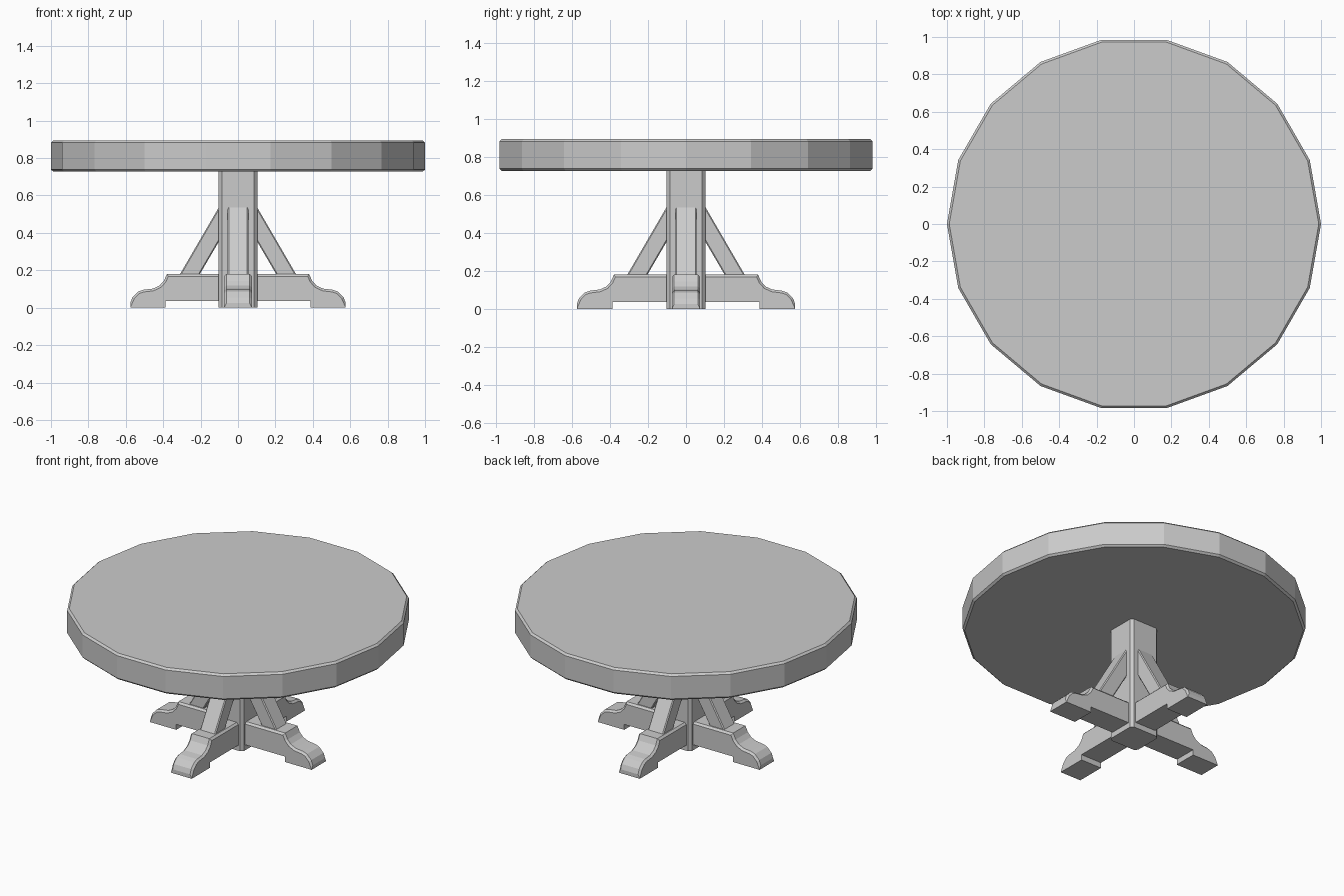
import bpy, bmesh
from math import radians
from mathutils import Matrix

if "Cube" in bpy.data.objects:
    bpy.data.objects.remove(bpy.data.objects["Cube"])


def finish(bm, name, turn=0):
    bmesh.ops.recalc_face_normals(bm, faces=bm.faces)
    bm.transform(Matrix.Rotation(radians(turn), 4, 'Z'))
    me = bpy.data.meshes.new(name)
    bm.to_mesh(me)
    bm.free()
    ob = bpy.data.objects.new(name, me)
    bpy.context.collection.objects.link(ob)
    return ob


def bevel(bm, edges, width):
    bmesh.ops.bevel(bm, geom=edges, offset=width, segments=1, affect='EDGES')


def extruded_profile(points, half_width, width, keep):
    """Extrude an x-z outline along y, chamfering the long edges chosen by keep."""
    bm = bmesh.new()
    face = bm.faces.new([bm.verts.new((x, -half_width, z)) for x, z in points])
    new = bmesh.ops.extrude_face_region(bm, geom=[face])['geom']
    bmesh.ops.translate(bm, vec=(0, 2 * half_width, 0),
                        verts=[v for v in new if isinstance(v, bmesh.types.BMVert)])
    bmesh.ops.recalc_face_normals(bm, faces=bm.faces)
    edges = [e for e in bm.edges
             if abs(e.verts[0].co.y - e.verts[1].co.y) < 1e-5
             and keep(*(v.co for v in e.verts))]
    bevel(bm, edges, width)
    return bm


# Round top: 18 sides with chamfered rims
bm = bmesh.new()
bmesh.ops.create_cone(bm, cap_ends=True, segments=18, radius1=1, radius2=1, depth=0.168)
corner = max(bm.verts, key=lambda v: v.co.x).co
bm.transform(Matrix.Translation((0, 0, 0.811)) @
             Matrix.Rotation(0 if corner.x > 0.999 else radians(10), 4, 'Z'))
bevel(bm, [e for e in bm.edges if abs(e.verts[0].co.z - e.verts[1].co.z) < 1e-4], 0.012)
finish(bm, "tabletop")

# Square column with chamfered corners
bm = bmesh.new()
bmesh.ops.create_cube(bm, size=1, matrix=Matrix.Translation((0, 0, 0.367)) @
                      Matrix.Diagonal((0.206, 0.206, 0.734, 1)))
bevel(bm, [e for e in bm.edges if abs(e.verts[0].co.z - e.verts[1].co.z) > 0.1], 0.018)
finish(bm, "column")

# Four scrolled feet and diagonal braces
foot = [(0.05, 0.035), (0.388, 0.035), (0.388, 0), (0.576, 0), (0.576, 0.025),
        (0.565, 0.055), (0.535, 0.086), (0.505, 0.096), (0.455, 0.102),
        (0.42, 0.118), (0.397, 0.143), (0.38, 0.18), (0.05, 0.18)]
brace = [(0.05, 0.627), (0.05, 0.443), (0.223, 0.147), (0.329, 0.147)]
for i, side in enumerate(("right", "back", "left", "front")):
    bm = extruded_profile(foot, 0.074, 0.012,
                          lambda a, b: max(a.z, b.z) > 0.05 and max(a.x, b.x) > 0.1)
    finish(bm, side + "_foot", 90 * i)
    bm = extruded_profile(brace, 0.055, 0.006, lambda a, b: abs(a.x - b.x) > 0.15)
    finish(bm, side + "_brace", 90 * i)
